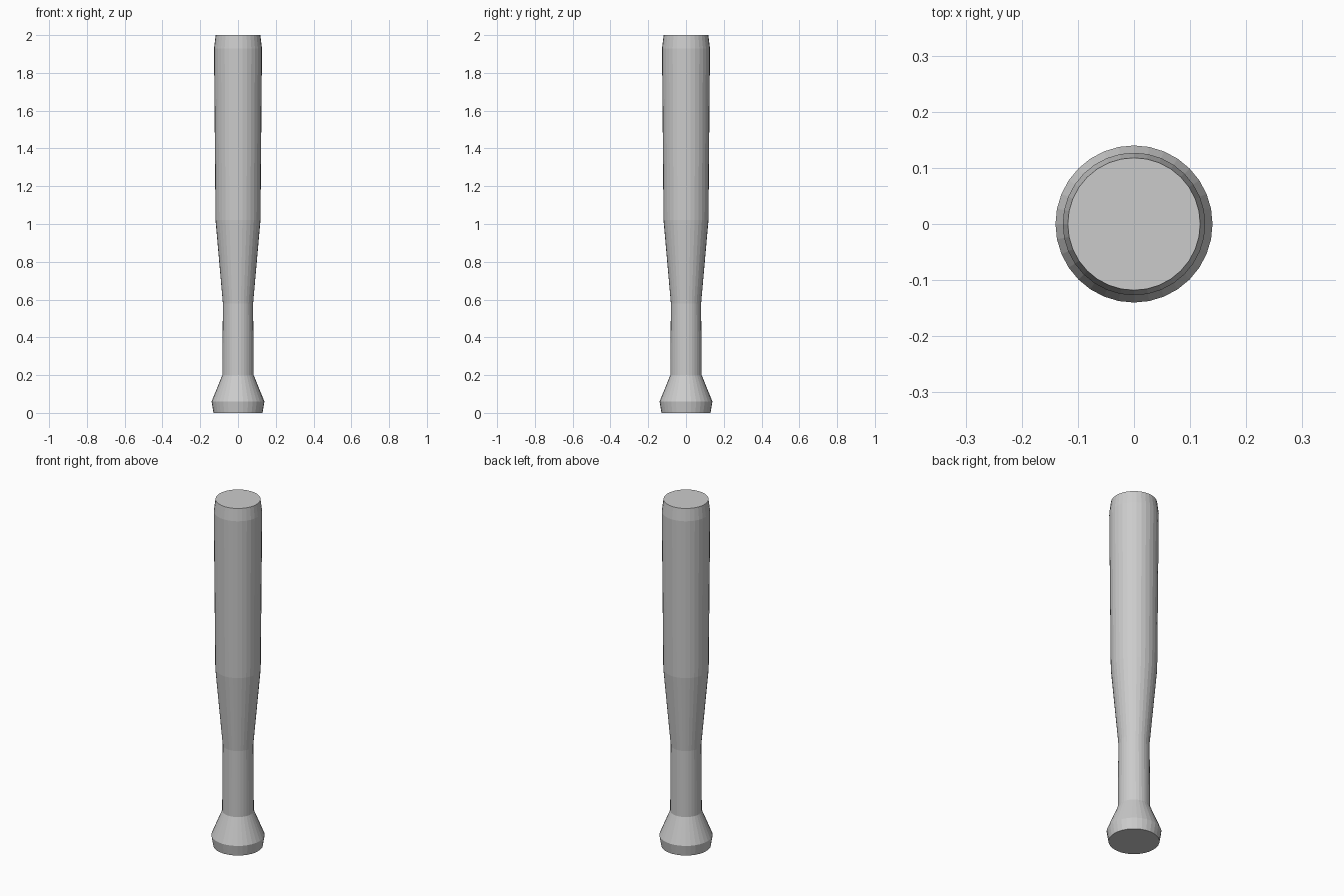
import bpy, bmesh
from math import cos, sin, tau

if "Cube" in bpy.data.objects:
    bpy.data.objects.remove(bpy.data.objects["Cube"])

SIDES = 32
# (radius, height) from the knob up to the barrel end
PROFILE = [(0.13, 0.0), (0.14, 0.06), (0.083, 0.20), (0.08, 0.58),
           (0.119, 1.02), (0.127, 1.93), (0.118, 2.0)]


def lathe(name, profile, sides):
    bm = bmesh.new()
    rings = [[bm.verts.new((r * cos(tau * i / sides), r * sin(tau * i / sides), z))
              for i in range(sides)] for r, z in profile]
    for low, high in zip(rings, rings[1:]):
        for i in range(sides):
            j = (i + 1) % sides
            bm.faces.new((low[i], low[j], high[j], high[i]))
    # flat end caps
    bm.faces.new(rings[0][::-1])
    bm.faces.new(rings[-1])
    mesh = bpy.data.meshes.new(name)
    bm.to_mesh(mesh)
    bm.free()
    obj = bpy.data.objects.new(name, mesh)
    bpy.context.collection.objects.link(obj)
    return obj


# one turned body: knob, grip, taper and barrel
lathe("bat", PROFILE, SIDES)
